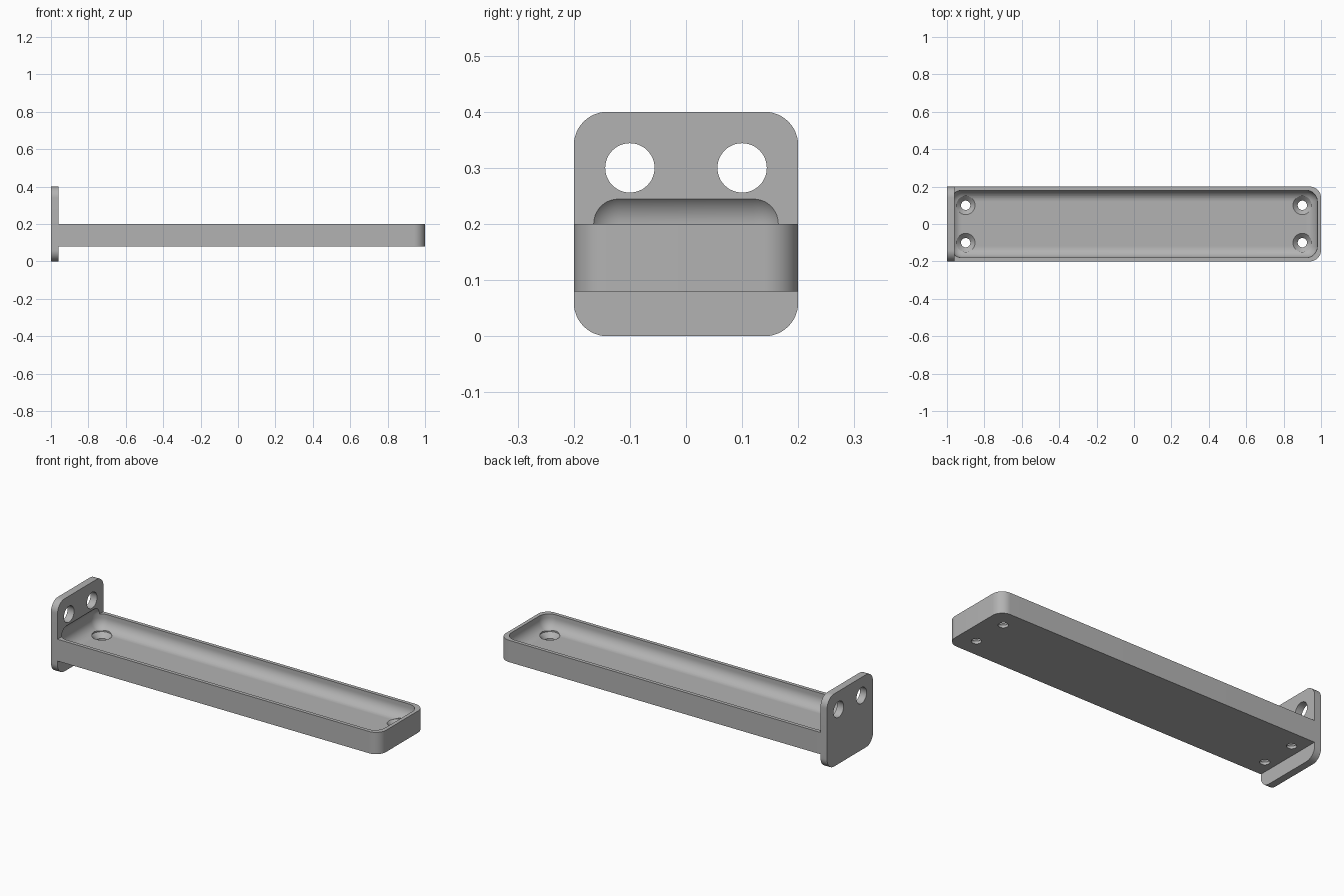
import bpy, bmesh
from mathutils import Matrix, Vector

if "Cube" in bpy.data.objects:
    bpy.data.objects.remove(bpy.data.objects["Cube"], do_unlink=True)

grey = bpy.data.materials.new("plain grey")
grey.use_nodes = True
colour = (0.45, 0.45, 0.45, 1)
grey.diffuse_color = colour
grey.node_tree.nodes["Principled BSDF"].inputs["Base Color"].default_value = colour


def finish(name, bm):
    bmesh.ops.recalc_face_normals(bm, faces=bm.faces)
    mesh = bpy.data.meshes.new(name)
    bm.to_mesh(mesh)
    bm.free()
    mesh.materials.append(grey)
    obj = bpy.data.objects.new(name, mesh)
    bpy.context.collection.objects.link(obj)
    return obj


def box(name, low, high, radius, rounded):
    """Box between two corners; edges passing the rounded(a, b) test get a fillet."""
    low, high = Vector(low), Vector(high)
    bm = bmesh.new()
    bmesh.ops.create_cube(bm, size=1, matrix=Matrix.Translation((low + high) / 2)
                          @ Matrix.Diagonal((*(high - low), 1)))
    edges = [e for e in bm.edges if rounded(e.verts[0].co, e.verts[1].co)]
    bmesh.ops.bevel(bm, geom=edges, offset=radius, segments=12, profile=0.5,
                    affect='EDGES', clamp_overlap=False)
    return finish(name, bm)


def lathe(name, profile, matrix):
    """Solid of revolution about z from (radius, height) points."""
    bm = bmesh.new()
    rings = []
    for r, z in profile:
        rings.append(bmesh.ops.create_circle(
            bm, segments=48, radius=r, matrix=matrix @ Matrix.Translation((0, 0, z)))["verts"])
    for a, b in zip(rings, rings[1:]):
        for i in range(len(a)):
            j = (i + 1) % len(a)
            bm.faces.new((a[i], a[j], b[j], b[i]))
    bm.faces.new(rings[0])
    bm.faces.new(rings[-1])
    return finish(name, bm)


def combine(target, tool, operation):
    mod = target.modifiers.new(operation.lower(), 'BOOLEAN')
    mod.operation, mod.solver, mod.object = operation, 'EXACT', tool
    bpy.context.view_layer.objects.active = target
    bpy.ops.object.modifier_apply(modifier=mod.name)
    bpy.data.objects.remove(tool, do_unlink=True)


# Mounting plate with four rounded corners
bracket = box("tray_bracket", (-1, -0.2, 0), (-0.96, 0.2, 0.4), 0.06,
              lambda a, b: abs(a.x - b.x) > 0.01)

# Long arm, rounded upright edges at the free end
arm = box("arm", (-0.98, -0.2, 0.08), (1, 0.2, 0.2), 0.06,
          lambda a, b: abs(a.z - b.z) > 0.01 and a.x > 0)
combine(bracket, arm, 'UNION')

# Filleted tray hollow, biting slightly into the plate
hollow = box("hollow", (-0.98, -0.18, 0.12), (0.98, 0.18, 0.26), 0.06,
             lambda a, b: True)
combine(bracket, hollow, 'DIFFERENCE')

for y in (-0.1, 0.1):
    # Plain holes through the plate
    across = Matrix.Translation((-1, y, 0.3)) @ Matrix.Rotation(1.5707963, 4, 'Y')
    combine(bracket, lathe("plate_hole", [(0.044, -0.1), (0.044, 0.1)], across), 'DIFFERENCE')
    # Countersunk holes through the tray floor
    for x in (-0.9, 0.9):
        profile = [(0.025, 0), (0.025, 0.095), (0.05, 0.12), (0.05, 0.15)]
        combine(bracket, lathe("screw_hole", profile, Matrix.Translation((x, y, 0))), 'DIFFERENCE')

# Smooth fillets, crisp edges
bpy.ops.object.select_all(action='DESELECT')
bracket.select_set(True)
bpy.context.view_layer.objects.active = bracket
bpy.ops.object.shade_smooth_by_angle(angle=0.5)
